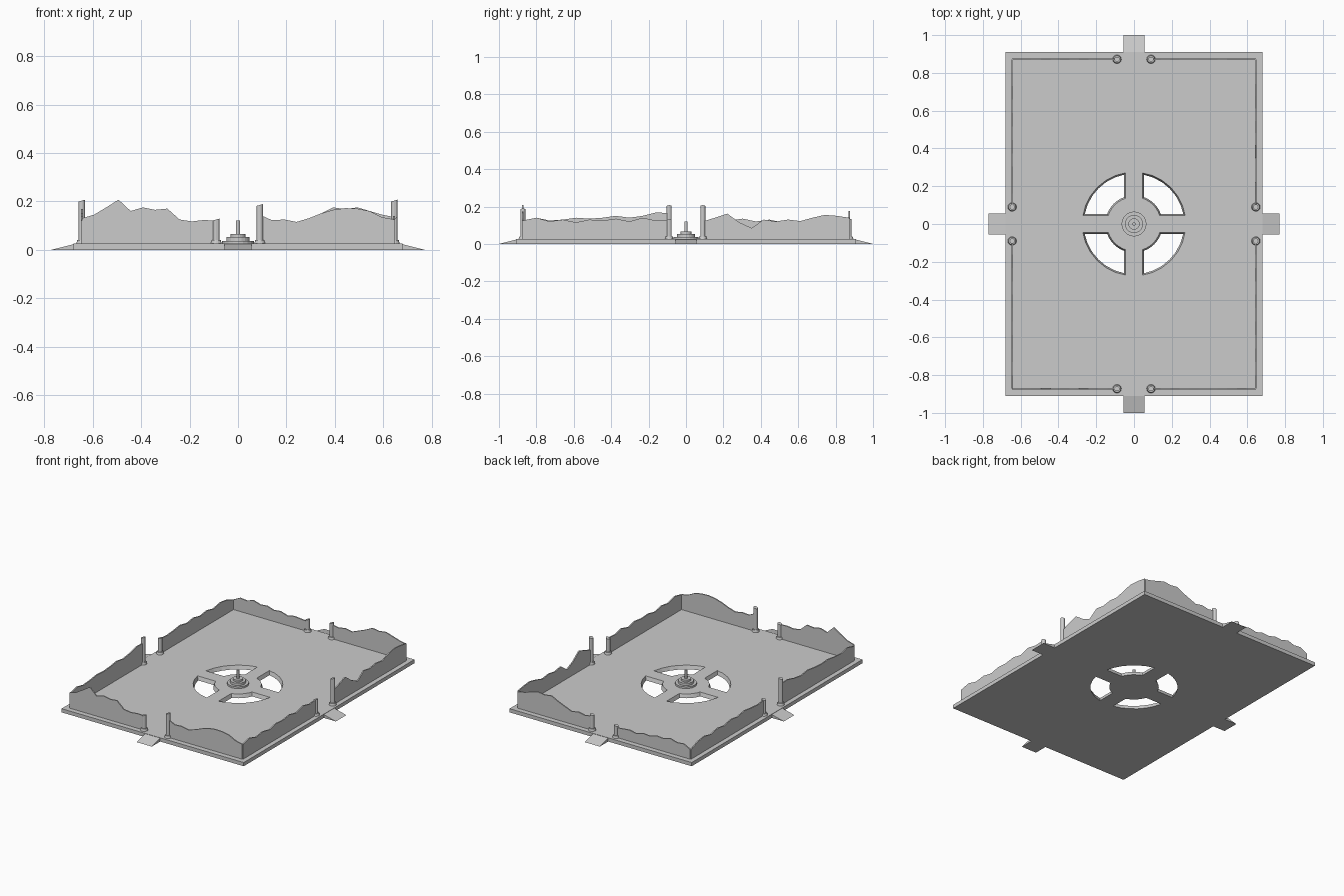
import bpy, bmesh
from math import asin, pi, cos, sin
from mathutils import Matrix

if "Cube" in bpy.data.objects:
    bpy.data.objects.remove(bpy.data.objects["Cube"])

TOP = 0.025          # slab top height
WX, WY = 0.645, 0.872  # wall centre lines
GAP = 0.09           # half width of each gate


def make(name, bm):
    bmesh.ops.recalc_face_normals(bm, faces=bm.faces)
    me = bpy.data.meshes.new(name)
    bm.to_mesh(me)
    bm.free()
    ob = bpy.data.objects.new(name, me)
    bpy.context.collection.objects.link(ob)
    return ob


def loft(bm, low, high):
    """Closed solid between two matching outlines."""
    a = [bm.verts.new(p) for p in low]
    b = [bm.verts.new(p) for p in high]
    n = len(a)
    bm.faces.new(a[::-1])
    bm.faces.new(b)
    for i in range(n):
        j = (i + 1) % n
        bm.faces.new((a[i], a[j], b[j], b[i]))


def disc(bm, x, y, z0, z1, r, n=16, r2=None, tilt=0.0):
    ring = [(cos(2 * pi * i / n), sin(2 * pi * i / n)) for i in range(n)]
    r2 = r if r2 is None else r2
    loft(bm, [(x + r * c, y + r * s, z0) for c, s in ring],
         [(x + r2 * c, y + r2 * s, z1 + tilt * c) for c, s in ring])


# floor slab
bm = bmesh.new()
box = [(-0.68, -0.91), (0.68, -0.91), (0.68, 0.91), (-0.68, 0.91)]
loft(bm, [(x, y, 0) for x, y in box], [(x, y, TOP) for x, y in box])
slab = make("floor_slab", bm)


# four quarter-ring pits around the centre
def sector(grow, z, turn):
    pts = []
    w = 0.047 - grow
    for r, rev in ((0.272 + grow, False), (0.146 - grow, True)):
        a = asin(w / r)
        arc = [a + (pi / 2 - 2 * a) * i / 6 for i in range(7)]
        for t in (arc[::-1] if rev else arc):
            pts.append((r * cos(t + turn), r * sin(t + turn), z))
    return pts


bm = bmesh.new()
for q in range(4):
    loft(bm, sector(-0.009, -0.01, q * pi / 2), sector(0.006, 0.035, q * pi / 2))
cutter = make("pit_cutter", bm)
cutter.hide_render = True
mod = slab.modifiers.new("pits", 'BOOLEAN')
mod.object = cutter
mod.solver = 'EXACT'
bpy.context.view_layer.objects.active = slab
bpy.ops.object.modifier_apply(modifier="pits")
bpy.data.objects.remove(cutter)

# entry ramps
for k, (edge, tip) in enumerate(((0.68, 0.77), (0.91, 1.0)) * 2):
    bm = bmesh.new()
    prof = [(edge, 0), (tip, 0), (edge, TOP - 0.002)]
    loft(bm, [(d, -0.056, z) for d, z in prof], [(d, 0.056, z) for d, z in prof])
    bm.transform(Matrix.Rotation(k * pi / 2, 4, 'Z'))
    make("entry_ramp", bm)

# stepped centre pedestal
bm = bmesh.new()
for r, z0, z1 in ((0.066, TOP, 0.037), (0.048, 0.037, 0.053),
                  (0.03, 0.053, 0.066), (0.009, 0.066, 0.12)):
    disc(bm, 0, 0, z0, z1, r, 20)
make("centre_pedestal", bm)

# ruined walls: evenly spaced top heights from the corner to the gate
T = 0.004
walls = [
    ("front", -1, -1, [.13, .145, .175, .207, .16, .175, .165, .17, .125, .117, .123, .12]),
    ("front", 1, -1, [.125, .135, .16, .17, .172, .165, .15, .13, .115, .125, .122, .145]),
    ("back", -1, 1, [.09, .115, .11, .125, .11, .115, .10, .105, .09, .10, .095, .09]),
    ("back", 1, 1, [.135, .145, .16, .175, .168, .175, .15, .13, .11, .12, .11, .12]),
    ("side", 1, -1, [.125, .14, .12, .13, .115, .13, .125, .135, .12, .14, .125, .13]),
    ("side", 1, 1, [.14, .15, .155, .14, .122, .13, .12, .13, .085, .115, .162, .14, .12]),
    ("side", -1, -1, [.12, .14, .125, .13, .14, .135, .14, .15, .14, .15, .168, .165]),
    ("side", -1, 1, [.09, .115, .125, .11, .125, .115, .13, .12, .135, .125, .12, .125]),
]
for kind, sx, sy, heights in walls:
    bm = bmesh.new()
    far = WX if kind != "side" else WY
    n = len(heights) - 1
    prof = [(far + (GAP - far) * i / n, h) for i, h in enumerate(heights)]
    prof = [(far, TOP)] + prof + [(GAP, TOP)]
    if kind == "side":
        sides = [[(sx * WX + o, sy * d, z) for d, z in prof] for o in (-T, T)]
    else:
        sides = [[(sx * d, sy * WY + o, z) for d, z in prof] for o in (-T, T)]
    loft(bm, *sides)
    make(kind + "_wall", bm)

# gate posts with collars and broken tops
posts = [(-GAP, -WY, .125), (GAP, -WY, .185), (-GAP, WY, .105), (GAP, WY, .13),
         (WX, -GAP, .13), (WX, GAP, .203), (-WX, -GAP, .203), (-WX, GAP, .13)]
for x, y, h in posts:
    bm = bmesh.new()
    disc(bm, x, y, TOP, 0.04, 0.023, 16, 0.019)
    disc(bm, x, y, 0.04, h, 0.0135, 12, tilt=0.004)
    make("gate_post", bm)
